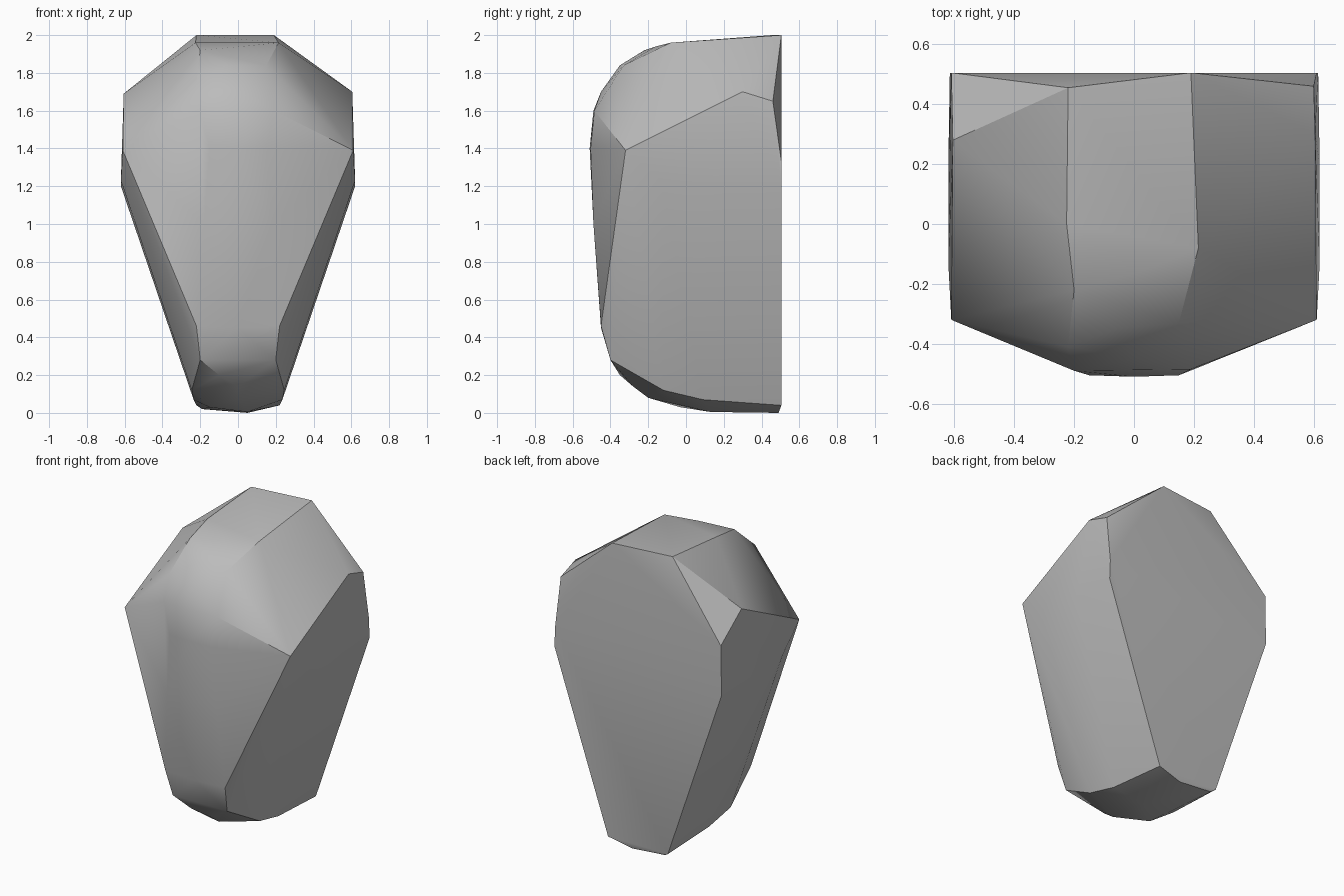
import bpy
import bmesh
import math

default_cube = bpy.data.objects.get("Cube")
if default_cube:
    bpy.data.objects.remove(default_cube, do_unlink=True)


def make_material(name, level):
    """Plain grey material, visible in viewport and render."""
    material = bpy.data.materials.new(name)
    material.use_nodes = True
    colour = (level, level, level, 1)
    material.diffuse_color = colour
    shader = material.node_tree.nodes["Principled BSDF"]
    shader.inputs["Base Color"].default_value = colour
    return material


def mirrored(points):
    """Return the points together with their copies across x."""
    return points + [(-x, y, z) for x, y, z in points]


def build_faceted_solid(name, points, material):
    """Wrap a set of corner points in a closed faceted skin."""
    mesh = bpy.data.meshes.new(name)
    bm = bmesh.new()
    corners = [bm.verts.new(point) for point in points]
    hull = bmesh.ops.convex_hull(bm, input=corners, use_existing_faces=False)
    unused = set(hull["geom_interior"]) | set(hull["geom_unused"])
    loose = [item for item in unused if isinstance(item, bmesh.types.BMVert)]
    bmesh.ops.delete(bm, geom=loose, context="VERTS")
    bmesh.ops.recalc_face_normals(bm, faces=bm.faces[:])
    bm.to_mesh(mesh)
    bm.free()
    mesh.materials.append(material)
    solid = bpy.data.objects.new(name, mesh)
    bpy.context.collection.objects.link(solid)
    bpy.ops.object.select_all(action="DESELECT")
    solid.select_set(True)
    bpy.context.view_layer.objects.active = solid
    bpy.ops.object.shade_smooth_by_angle(angle=math.radians(30))
    return solid


# Crown: top ridges, different on either side
left_crown = [(.19, .505, 2), (.215, -.08, 1.96), (.15, -.33, 1.84),
              (.19, -.485, 1.6)]
right_crown = [(-.22, .455, 2), (-.225, 0, 1.96), (-.2, -.22, 1.92),
               (-.22, -.41, 1.75), (-.2, -.49, 1.6)]
crown_middle = [(.02, -.16, 1.94), (-.06, -.35, 1.84), (0, -.45, 1.7)]

# Shoulders: chamfered rear corners and the wide flanks
left_shoulder = [(.61, .505, 1.33), (.6, .46, 1.65), (.605, .3, 1.7)]
right_shoulder = [(-.61, .505, 1.53), (-.605, .28, 1.69)]
flanks = mirrored([(.61, -.32, 1.39), (.62, -.13, 1.23), (.62, .2, 1.2),
                   (.615, .505, 1.2)])

# Front: gently bowed panel tapering to the foot
front = mirrored([(.15, -.505, 1.4), (.18, -.49, 1), (.22, -.45, .46),
                  (.2, -.4, .28)])
front_middle = [(0, -.51, 1.4), (0, -.45, .45)]

# Foot: curved underside with a small bevelled rim
foot_rim = mirrored([(.22, .505, .04), (.235, .09, .07), (.245, -.12, .12)])
underside = [(-.1, -.35, .2), (0, -.28, .14), (0, -.2, .08), (-.15, -.03, .03),
             (.05, .13, .005), (.05, .49, 0), (-.19, .49, .02)]

body_grey = make_material("body grey", .5)
build_faceted_solid(
    "faceted_body",
    left_crown + right_crown + crown_middle + left_shoulder + right_shoulder
    + flanks + front + front_middle + foot_rim + underside,
    body_grey,
)
